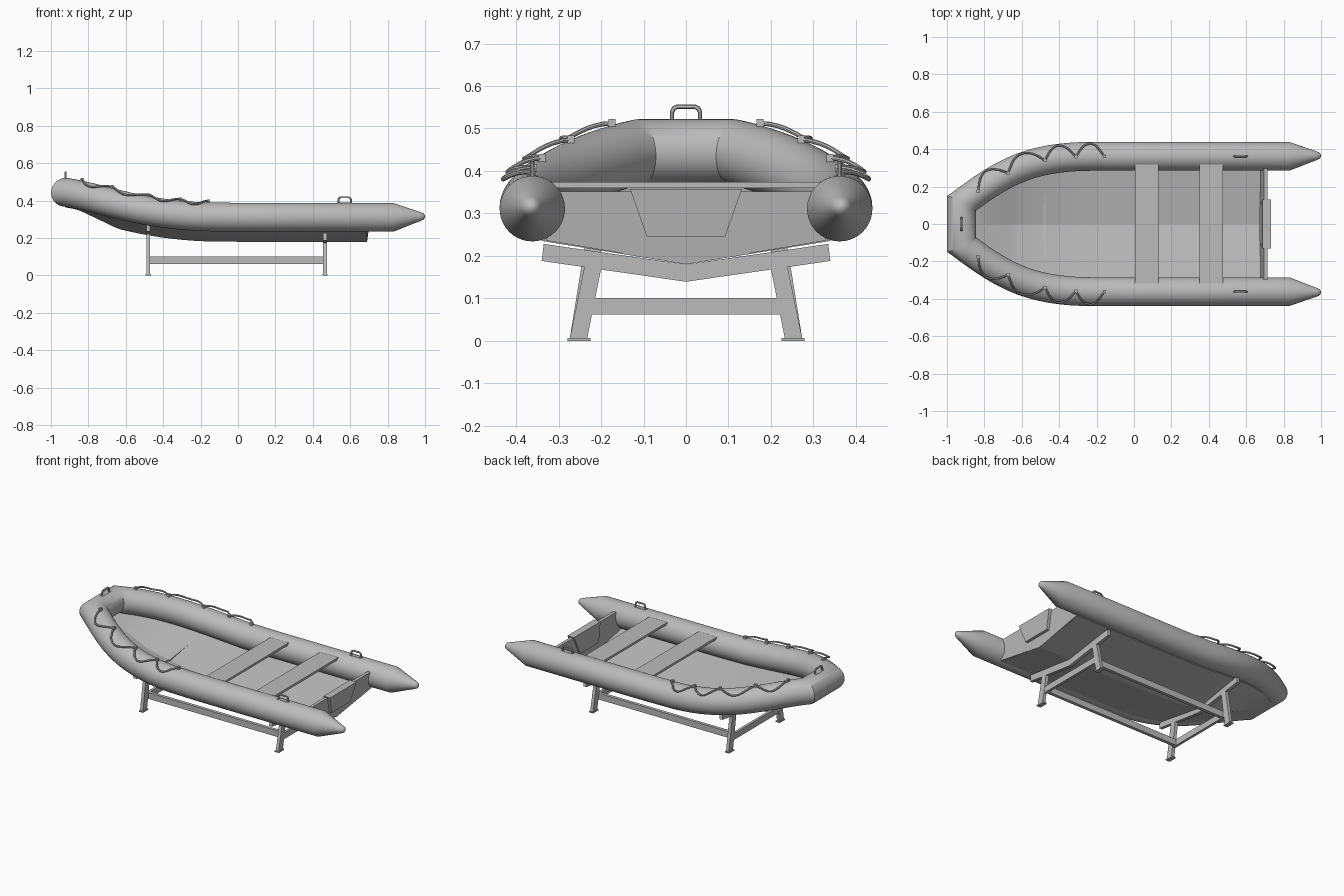
import bpy, bmesh, math
from mathutils import Vector
from mathutils.geometry import interpolate_bezier

if "Cube" in bpy.data.objects:
    bpy.data.objects.remove(bpy.data.objects["Cube"])

grey = bpy.data.materials.new("neutral_grey")
grey.use_nodes = True
grey.diffuse_color = (0.5, 0.5, 0.5, 1)
grey.node_tree.nodes["Principled BSDF"].inputs["Base Color"].default_value = (0.5, 0.5, 0.5, 1)

R = 0.077  # main tube radius


def make(name, verts, faces, smooth=False):
    mesh = bpy.data.meshes.new(name)
    mesh.from_pydata([tuple(v) for v in verts], [], faces)
    bm = bmesh.new()
    bm.from_mesh(mesh)
    bmesh.ops.recalc_face_normals(bm, faces=bm.faces)
    bm.to_mesh(mesh)
    bm.free()
    mesh.materials.append(grey)
    obj = bpy.data.objects.new(name, mesh)
    bpy.context.collection.objects.link(obj)
    if smooth:
        bpy.ops.object.select_all(action="DESELECT")
        obj.select_set(True)
        bpy.context.view_layer.objects.active = obj
        bpy.ops.object.shade_smooth_by_angle(angle=math.radians(35))
    return obj


def sweep(name, path, radii, ref, sides):
    """Round tube along a path, mitred at the bends."""
    path, ref = [Vector(p) for p in path], Vector(ref)
    verts, faces, last = [], [], len(path) - 1
    for i, p in enumerate(path):
        before = (p - path[max(i - 1, 0)]).normalized()
        after = (path[min(i + 1, last)] - p).normalized()
        t = (before + after).normalized()
        a = (ref - t * t.dot(ref)).normalized()
        b = t.cross(a)
        mitre = 1 / max(t.dot(after if i < last else before), 0.5)
        for k in range(sides):
            w = math.tau * k / sides
            verts.append(p + radii[i] * (a * math.cos(w) + b * mitre * math.sin(w)))
    for i in range(last):
        for k in range(sides):
            n = (k + 1) % sides
            faces.append((i * sides + k, i * sides + n, (i + 1) * sides + n, (i + 1) * sides + k))
    faces += [tuple(range(sides)), tuple(last * sides + k for k in range(sides))]
    return make(name, verts, faces, True)


def prism(name, outline, x0, x1, lean=0.0):
    """Outline in (y, z) extruded along x, leaning back with height."""
    n = len(outline)
    verts = [(x + lean * (z - 0.18), y, z) for x in (x0, x1) for y, z in outline]
    faces = [tuple(range(n)), tuple(range(n, 2 * n))]
    faces += [(i, (i + 1) % n, n + (i + 1) % n, n + i) for i in range(n)]
    return make(name, verts, faces)


def box(name, x, y, z):
    return prism(name, [(y[0], z[0]), (y[1], z[0]), (y[1], z[1]), (y[0], z[1])], *x)


def flip(p):
    return Vector((p[0], -p[1], p[2]))


# Inflated collar: curved bow, straight sides, cone ends
bow_curve = interpolate_bezier(Vector((-0.922, 0.11, 0.445)), Vector((-0.70, 0.275, 0.408)),
                               Vector((-0.56, 0.364, 0.335)), Vector((-0.2, 0.362, 0.314)), 20)
side = bow_curve + [Vector((0, 0.362, 0.311)), Vector((0.83, 0.362, 0.311))]
radii = [R] * len(side) + [0.024, 0.017, 0.005]
side += [Vector((x, 0.365, 0.315)) for x in (0.975, 0.992, 1.0)]
sweep("inflated_collar", [flip(p) for p in reversed(side)] + side,
      radii[::-1] + radii, (0, 0, 1), 40)

# V-shaped hull skin
verts, faces = [], []
sections = bow_curve + [Vector((0, 0.362, 0.311)), Vector((0.69, 0.362, 0.311))]
for p in sections:
    drop = 0.05 * min(1, max(0, (p.x + 0.86) / 0.22))
    edge = Vector((p.x, p.y * 0.92, p.z - 0.073))
    verts += [edge, (p.x, 0, p.z - R - drop), flip(edge)]
for i in range(len(sections) - 1):
    for k in (0, 1):
        j = 3 * i + k
        faces.append((j, j + 1, j + 4, j + 3))
hull = make("hull_skin", verts, faces)
skin = hull.modifiers.new("thickness", "SOLIDIFY")
skin.thickness = 0.008
skin.offset = 0

# Transom and motor mounting plate
prism("transom", [(0, 0.181), (0.33, 0.236), (0.31, 0.352), (-0.31, 0.352), (-0.33, 0.236)],
      0.67, 0.69, 0.14)
prism("motor_plate", [(-0.092, 0.245), (0.092, 0.245), (0.132, 0.358), (-0.132, 0.358)],
      0.662, 0.708, 0.14)

# Bench seats
for name, x in (("front_seat", 0.005), ("rear_seat", 0.35)):
    box(name, (x, x + 0.127), (-0.317, 0.317), (0.36, 0.374))


# Grab handles
def handle(name, centre, along, across):
    c, u, h = Vector(centre), Vector(along), Vector((0, 0, 1))
    shape = [(-0.033, -0.012), (-0.033, 0.018), (-0.029, 0.026), (-0.021, 0.03),
             (0.021, 0.03), (0.029, 0.026), (0.033, 0.018), (0.033, -0.012)]
    sweep(name, [c + u * a + h * b for a, b in shape], [0.0055] * len(shape), across, 10)
    base = c - h * 0.004
    reach = [0.04 * abs(v) + 0.01 * (1 - abs(v)) for v in along]
    box(name + "_base", (base.x - reach[0], base.x + reach[0]),
        (base.y - reach[1], base.y + reach[1]), (base.z - 0.004, base.z + 0.005))


handle("bow_handle", (-0.922, 0, 0.521), (0, 1, 0), (1, 0, 0))
for word, s in (("left", 1), ("right", -1)):
    handle(word + "_handle", (0.57, s * 0.362, 0.388), (1, 0, 0), (0, 1, 0))

# Lifelines draped in loops over the bow quarters, with clips
clip_x = [-0.845, -0.69, -0.49, -0.32, -0.16]


def on_path(x):
    for a, b in zip(side, side[1:]):
        if a.x <= x <= b.x:
            d = (b - a).normalized()
            return a.lerp(b, (x - a.x) / (b.x - a.x)), d
    return side[0], (side[1] - side[0]).normalized()


def over_tube(x, angle, radius):
    p, d = on_path(x)
    out = Vector((-d.y, d.x, 0)).normalized()
    up = d.cross(out).normalized()
    return p + radius * (out * math.sin(angle) + up * math.cos(angle))


line, steps = [], 14
for a, b in zip(clip_x, clip_x[1:]):
    for k in range(steps):
        sag = math.sin(math.pi * k / steps)
        line.append(over_tube(a + (b - a) * k / steps, 0.82 * sag, R + 0.006 + 0.011 * sag))
line.append(over_tube(clip_x[-1], 0, R + 0.006))
for word, mirror in (("left", Vector), ("right", flip)):
    sweep(word + "_lifeline", [mirror(p) for p in line], [0.0055] * len(line), (0, 0, 1), 8)
    for i, x in enumerate(clip_x):
        c = mirror(over_tube(x, 0, R + 0.004))
        box(f"{word}_clip_{i + 1}", (c.x - 0.008, c.x + 0.008),
            (c.y - 0.008, c.y + 0.008), (c.z - 0.012, c.z + 0.012))

# Cradle: two V frames on splayed legs, joined by rails
for word, x, lift in (("front", -0.48, 0.047), ("rear", 0.465, 0)):
    span = (x - 0.01, x + 0.01)
    prism(word + "_cradle_beam", [(0, 0.139 + lift), (0.34, 0.188 + lift), (0.335, 0.228 + lift),
          (0, 0.18 + lift), (-0.335, 0.228 + lift), (-0.34, 0.188 + lift)], *span)
    box(word + "_cross_bar", (x - 0.008, x + 0.008), (-0.225, 0.225), (0.062, 0.101))
    for s in (-1, 1):
        top = 0.18 + lift
        prism(word + "_leg", [(s * 0.233, 0.004), (s * 0.274, 0.004),
              (s * 0.238, top), (s * 0.198, top)], *span)
        box(word + "_foot", (x - 0.014, x + 0.014),
            (s * 0.252 - 0.027, s * 0.252 + 0.027), (0, 0.007))
for word, s in (("left", 1), ("right", -1)):
    box(word + "_rail", (-0.475, 0.46), (s * 0.205 - 0.01, s * 0.205 + 0.01), (0.062, 0.101))
